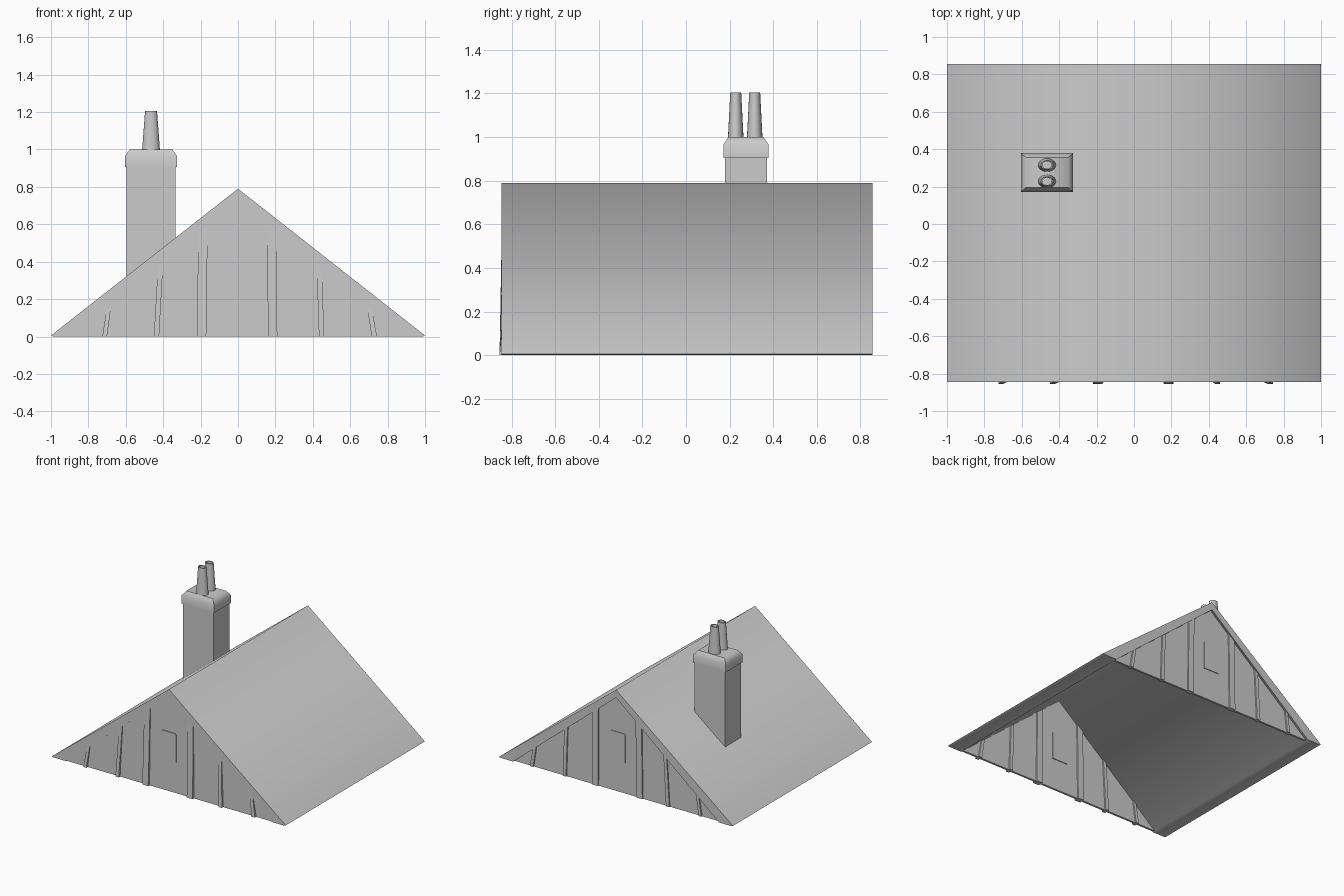
import bpy, bmesh
from math import radians, cos, sin, pi

cube = bpy.data.objects.get("Cube")
if cube:
    bpy.data.objects.remove(cube)

grey = bpy.data.materials.new("plain_grey")
grey.use_nodes = True
GREY = (0.6, 0.6, 0.6, 1)
grey.diffuse_color = GREY
grey.node_tree.nodes["Principled BSDF"].inputs["Base Color"].default_value = GREY

HALF, RIDGE = 1.0, 0.79            # outer roof outline
IN_HALF, IN_RIDGE = 0.88, 0.73     # inner roof outline


def inner_z(x):
    return IN_RIDGE * (1 - abs(x) / IN_HALF)


def loft(name, rings, smooth=None, closed=False):
    """Skin equal-sized rings; cap the ends, or join last to first."""
    bm = bmesh.new()
    loops = [[bm.verts.new(p) for p in ring] for ring in rings]
    n = len(loops[0])
    pairs = list(zip(loops, loops[1:] + loops[:1]))
    for a, b in pairs if closed else pairs[:-1]:
        for i in range(n):
            j = (i + 1) % n
            bm.faces.new((a[i], a[j], b[j], b[i]))
    if not closed:
        bm.faces.new(loops[0])
        bm.faces.new(loops[-1])
    bmesh.ops.recalc_face_normals(bm, faces=bm.faces)
    mesh = bpy.data.meshes.new(name)
    bm.to_mesh(mesh)
    bm.free()
    mesh.materials.append(grey)
    obj = bpy.data.objects.new(name, mesh)
    bpy.context.collection.objects.link(obj)
    if smooth:
        bpy.ops.object.select_all(action='DESELECT')
        obj.select_set(True)
        bpy.context.view_layer.objects.active = obj
        bpy.ops.object.shade_smooth_by_angle(angle=radians(smooth))
    return obj


def prism(name, outline, y0, y1, smooth=None):
    return loft(name, [[(x, y, z) for x, z in outline] for y in (y0, y1)], smooth)


def rect(cx, cy, hx, hy, z):
    return [(cx + sx * hx, cy + sy * hy, z)
            for sx, sy in ((-1, -1), (1, -1), (1, 1), (-1, 1))]


# Roof shell: one bent slab, shaded softly over the ridge
prism("roof", [(-HALF, 0.005), (0, RIDGE), (HALF, 0.005), (HALF - 0.01, 0),
               (IN_HALF, 0), (0, IN_RIDGE), (-IN_HALF, 0), (-HALF + 0.01, 0)],
      -0.845, 0.855, smooth=80)

# Boarded gables with battens and a small hatch
battens = [(-0.725, 0.025, 0.022), (-0.45, 0.028, 0.022), (-0.22, 0.05, 0.008),
           (0.16, 0.05, -0.003), (0.433, 0.028, -0.013), (0.715, 0.028, -0.025)]
for end, wall_y in (("front", -0.83), ("back", 0.83)):
    prism(end + "_gable_wall", [(-IN_HALF, 0), (IN_HALF, 0), (0, IN_RIDGE)],
          wall_y - 0.008, wall_y + 0.008)
    for k, (x, w, lean) in enumerate(battens):
        xt = x + lean
        low, high = [], []
        # the front battens kick out a little at the foot
        foot = wall_y - 0.025 if end == "front" else wall_y - 0.016
        for px, s in ((0, 0), (w, 0), (w, 1), (0, 1)):
            low.append((x + px, wall_y + 0.018 if s else foot, 0))
            high.append((xt + px, wall_y + (0.018 if s else -0.014),
                         inner_z(xt + px)))
        loft(f"{end}_batten_{k + 1}", [low, high])
    prism(end + "_hatch", [(-0.07, 0.24), (0.06, 0.24), (0.06, 0.45),
                           (0.05, 0.46), (-0.06, 0.46), (-0.07, 0.45)],
          wall_y - 0.014, wall_y + 0.014)

# Chimney stack, cut to the roof slope at the bottom
CX, CY = -0.465, 0.275
base = [(x, y, inner_z(x) + 0.005) for x, y, z in rect(CX, CY, 0.13, 0.097, 0)]
loft("chimney_stack", [base, rect(CX, CY, 0.13, 0.097, 0.92)])

# Chimney cap with a sloping top edge
loft("chimney_cap", [rect(CX, CY, 0.14, 0.104, 0.905),
                     rect(CX, CY, 0.14, 0.104, 0.965),
                     rect(CX, CY, 0.113, 0.08, 1.0)], smooth=55)

# Two hollow oval pots
def oval(y, rx, ry, z, n=20):
    return [(CX + rx * cos(2 * pi * i / n), y + ry * sin(2 * pi * i / n), z)
            for i in range(n)]


for name, y in (("front_pot", 0.228), ("back_pot", 0.315)):
    loft(name, [oval(y, 0.048, 0.036, 0.99), oval(y, 0.032, 0.025, 1.205),
                oval(y, 0.025, 0.019, 1.205), oval(y, 0.028, 0.021, 1.01)],
         smooth=40, closed=True)
